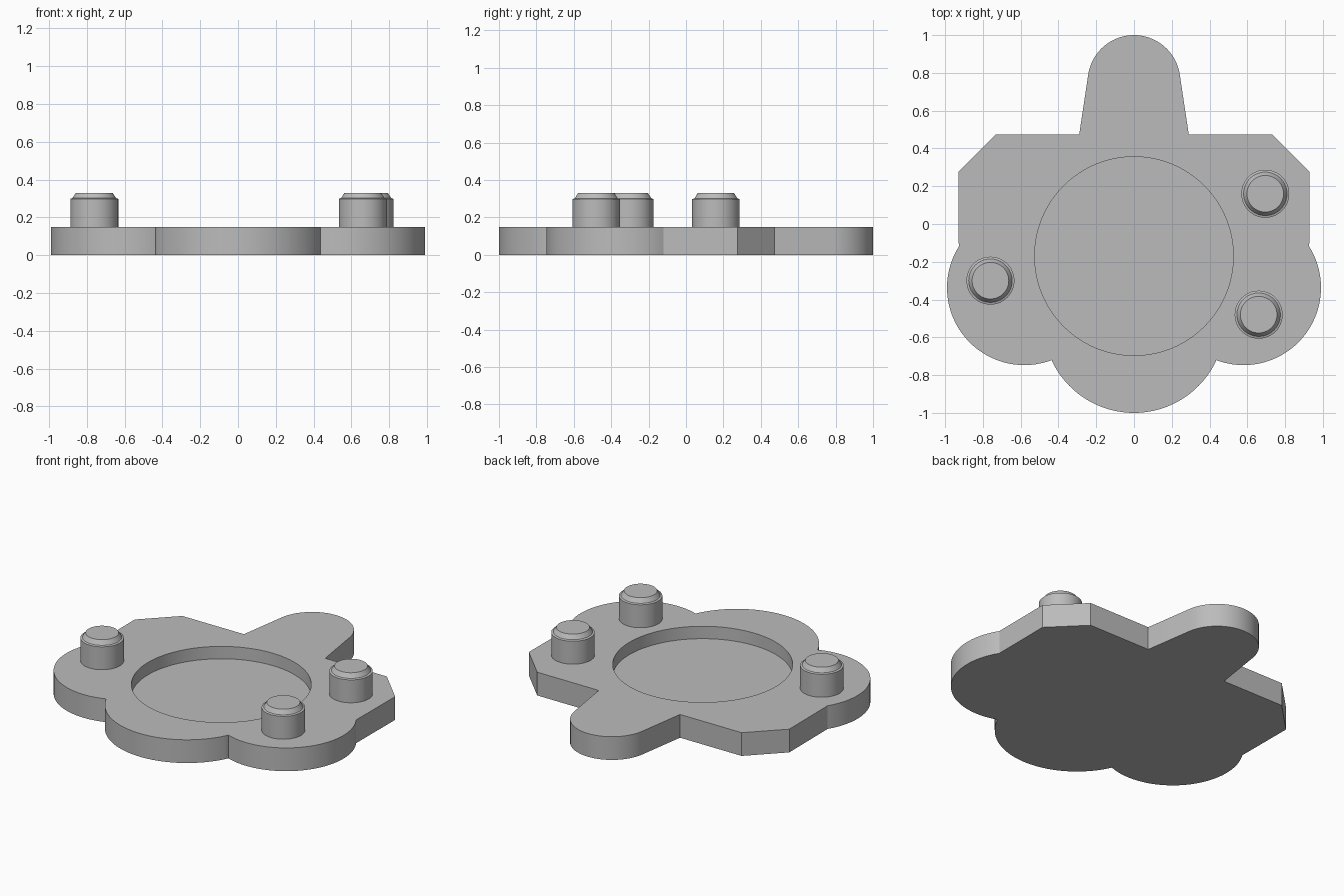
import bpy, bmesh, math

if "Cube" in bpy.data.objects:
    bpy.data.objects.remove(bpy.data.objects["Cube"])

PLATE_TOP, RECESS_FLOOR = 0.15, 0.07

grey = bpy.data.materials.new("mid grey")
grey.diffuse_color = (0.5, 0.5, 0.5, 1)
grey.use_nodes = True
grey.node_tree.nodes["Principled BSDF"].inputs["Base Color"].default_value = grey.diffuse_color


def arc(cx, cy, r, a0, a1, n):
    """Points along an arc, angles in degrees."""
    angles = [math.radians(a0 + (a1 - a0) * i / n) for i in range(n + 1)]
    return [(cx + r * math.cos(a), cy + r * math.sin(a)) for a in angles]


def finish(bm, name):
    bmesh.ops.recalc_face_normals(bm, faces=bm.faces)
    mesh = bpy.data.meshes.new(name)
    bm.to_mesh(mesh)
    bm.free()
    mesh.materials.append(grey)
    ob = bpy.data.objects.new(name, mesh)
    bpy.context.collection.objects.link(ob)
    bpy.ops.object.select_all(action='DESELECT')
    ob.select_set(True)
    bpy.context.view_layer.objects.active = ob
    bpy.ops.object.shade_smooth_by_angle(angle=math.radians(25))
    return ob


def ring(bm, pts, z):
    return [bm.verts.new((x, y, z)) for x, y in pts]


def wall(bm, low, high):
    n = len(low)
    for i in range(n):
        j = (i + 1) % n
        bm.faces.new((low[i], low[j], high[j], high[i]))


# Right half of the outline, from the front lobe round to the tab tip
half = arc(0, -0.519, 0.481, -90, -25.4, 24)
half += arc(0.58, -0.337, 0.41, 249.3, 392.0, 48)
half = [p for p in half if not (p[0] < 0.435 and p[1] > -0.724)]
half += [(0.93, 0.275), (0.73, 0.475), (0.29, 0.475)]
half += arc(0, 0.755, 0.245, 8, 90, 20)
outline = half + [(-x, y) for x, y in reversed(half[1:-1])]

# Plate with a round recess
bm = bmesh.new()
bottom, top = ring(bm, outline, 0), ring(bm, outline, PLATE_TOP)
circle = arc(0, -0.17, 0.526, 0, 360, 96)[:-1]
floor, rim = ring(bm, circle, RECESS_FLOOR), ring(bm, circle, PLATE_TOP)
wall(bm, bottom, top)
wall(bm, floor, rim)
bm.faces.new(bottom)
bm.faces.new(floor)
loops = set(top + rim)
deck_edges = [e for e in bm.edges if all(v in loops for v in e.verts)]
bmesh.ops.triangle_fill(bm, edges=deck_edges, use_beauty=True)
finish(bm, "plate")

# Three pegs, each with a small ledge and a tapered cap
profile = [(0.127, PLATE_TOP - 0.01), (0.127, 0.298), (0.115, 0.302), (0.097, 0.33)]
pegs = {"left_peg": (-0.76, -0.30), "right_back_peg": (0.695, 0.16),
        "right_front_peg": (0.66, -0.48)}
for name, (x, y) in pegs.items():
    bm = bmesh.new()
    rings = [ring(bm, arc(x, y, r, 0, 360, 48)[:-1], z) for r, z in profile]
    for low, high in zip(rings, rings[1:]):
        wall(bm, low, high)
    bm.faces.new(rings[0])
    bm.faces.new(rings[-1])
    finish(bm, name)
